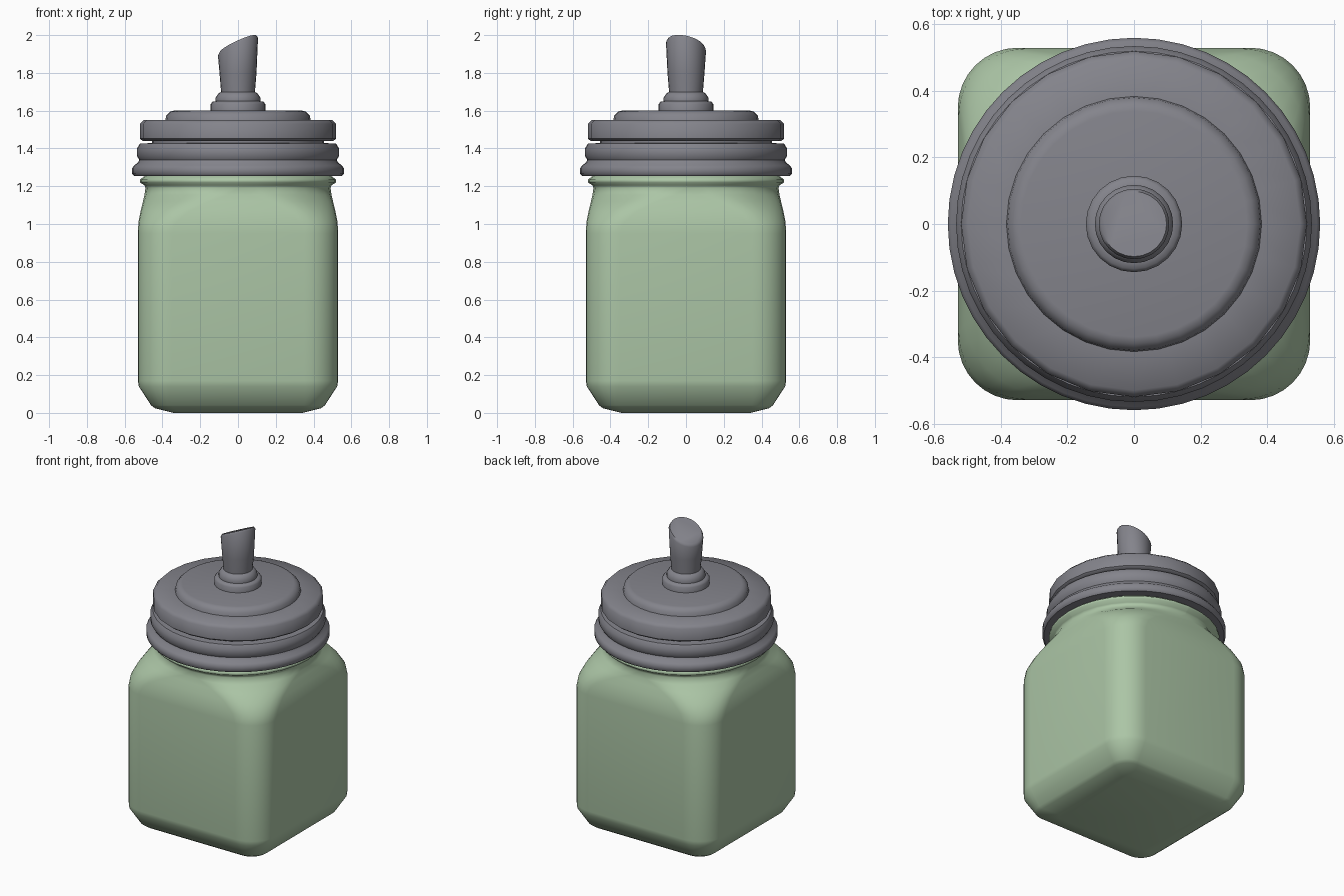
import bpy, bmesh, math
from math import cos, sin, pi

if "Cube" in bpy.data.objects:
    bpy.data.objects.remove(bpy.data.objects["Cube"])


def material(name, rgb):
    m = bpy.data.materials.new(name)
    m.diffuse_color = (*rgb, 1)
    m.use_nodes = True
    m.node_tree.nodes["Principled BSDF"].inputs["Base Color"].default_value = m.diffuse_color
    return m


GREEN = material("pale green glass", (0.41, 0.56, 0.38))
GREY = material("grey metal", (0.23, 0.23, 0.26))


def loft(name, rings, mat, angle=40):
    """Skin a list of equally long point rings and cap both ends."""
    bm = bmesh.new()
    loops = [[bm.verts.new(p) for p in ring] for ring in rings]
    n = len(loops[0])
    for a, b in zip(loops, loops[1:]):
        for i in range(n):
            j = (i + 1) % n
            bm.faces.new((a[i], a[j], b[j], b[i]))
    bm.faces.new(loops[0][::-1])
    bm.faces.new(loops[-1])
    bmesh.ops.recalc_face_normals(bm, faces=bm.faces)
    me = bpy.data.meshes.new(name)
    bm.to_mesh(me)
    bm.free()
    ob = bpy.data.objects.new(name, me)
    bpy.context.collection.objects.link(ob)
    me.materials.append(mat)
    bpy.ops.object.select_all(action='DESELECT')
    ob.select_set(True)
    bpy.context.view_layer.objects.active = ob
    bpy.ops.object.shade_smooth_by_angle(angle=math.radians(angle))
    return ob


def circle(r, z, n=32):
    return [(r * cos(2 * pi * i / n), r * sin(2 * pi * i / n), z) for i in range(n)]


def rounded_square(half, r, z, steps=8):
    pts = []
    for q in range(4):
        a0 = q * pi / 2
        cx = (half - r) * (1 if q in (0, 3) else -1)
        cy = (half - r) * (1 if q < 2 else -1)
        for k in range(steps + 1):
            a = a0 + k / steps * pi / 2
            pts.append((cx + r * cos(a), cy + r * sin(a), z))
    return pts


# Jar: rounded square body blending into a round neck with a lip
jar = [(0.34, 0.05, 0), (0.44, 0.10, 0.025), (0.46, 0.11, 0.04), (0.525, 0.17, 0.14),
       (0.53, 0.18, 0.17), (0.53, 0.18, 0.95), (0.527, 0.20, 1.01), (0.515, 0.26, 1.07),
       (0.503, 0.35, 1.12), (0.495, 0.44, 1.155), (0.49, 0.485, 1.19),
       (0.495, 0.49, 1.205), (0.52, 0.515, 1.22), (0.52, 0.515, 1.235),
       (0.50, 0.495, 1.25), (0.47, 0.465, 1.27), (0.45, 0.445, 1.40)]
loft("jar_body", [rounded_square(*s) for s in jar], GREEN, 60)

# Metal parts, each turned from a profile of (radius, height)
profiles = {
    "screw_band": (48, [(0.46, 1.255), (0.55, 1.255), (0.56, 1.265), (0.56, 1.295), (0.55, 1.31),
                        (0.53, 1.325), (0.523, 1.34), (0.535, 1.36), (0.535, 1.40),
                        (0.52, 1.425), (0.44, 1.43)]),
    "lid_gap_collar": (32, [(0.455, 1.41), (0.455, 1.46)]),
    "lid": (24, [(0.44, 1.44), (0.505, 1.44), (0.52, 1.452), (0.52, 1.53),
                 (0.50, 1.55), (0.35, 1.552)]),
    "lid_raised_disc": (32, [(0.385, 1.545), (0.38, 1.575), (0.36, 1.595), (0.34, 1.60)]),
    "spout_base": (24, [(0.145, 1.59), (0.145, 1.635), (0.135, 1.647), (0.118, 1.65),
                        (0.118, 1.67), (0.105, 1.69), (0.09, 1.70)]),
}
for name, (n, prof) in profiles.items():
    loft(name, [circle(r, z, n) for r, z in prof], GREY, 45)

# Spout: slightly flaring tube with a slanted closed tip
slant = lambda ring, drop: [(x, y, 1.95 - drop + 0.45 * x - 0.2 * y) for x, y, _ in ring]
loft("spout", [circle(0.088, 1.68, 24), circle(0.098, 1.80, 24),
               slant(circle(0.106, 0, 24), 0.012), slant(circle(0.098, 0, 24), -0.003)], GREY, 50)
